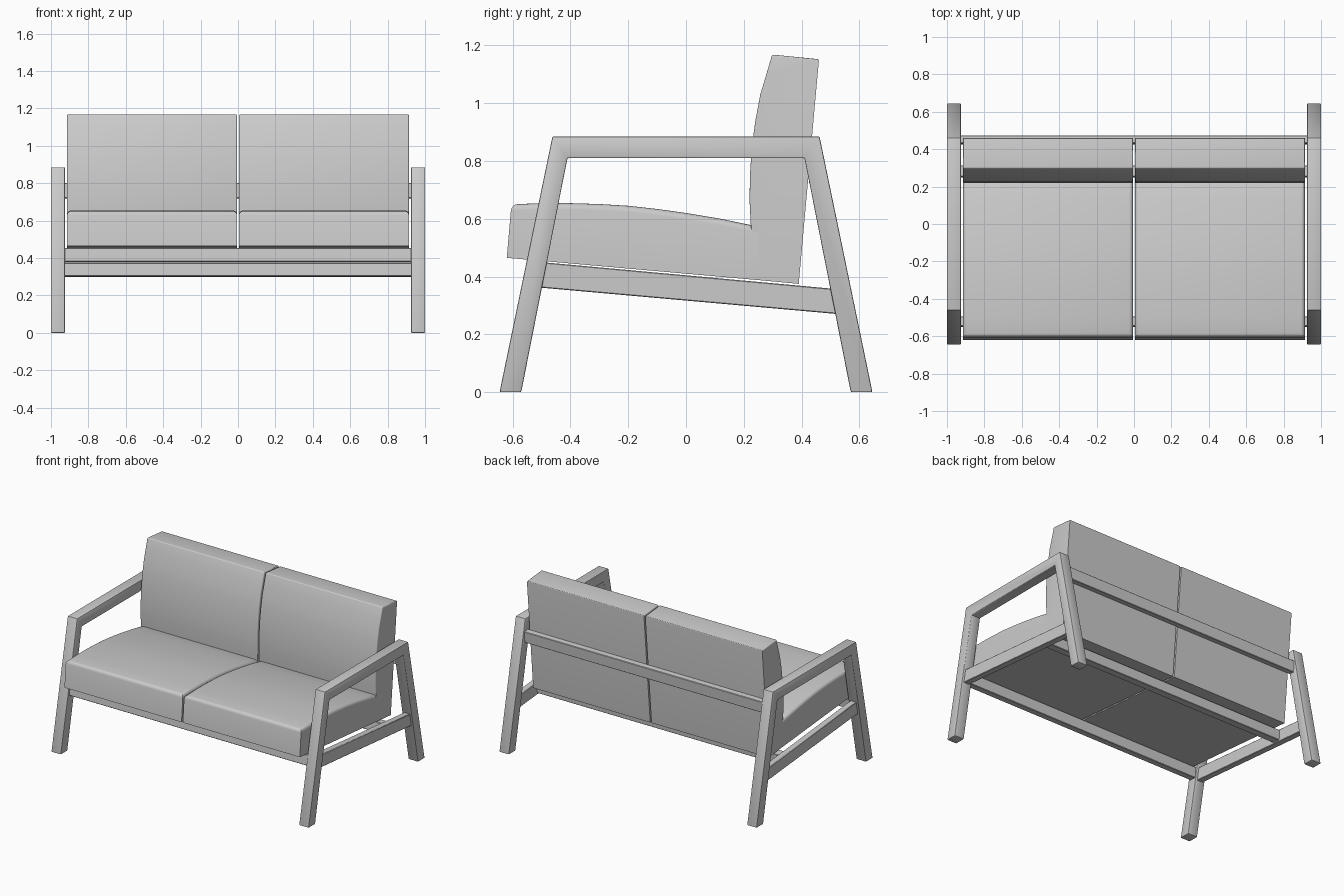
import bpy, bmesh, math
from mathutils import Vector

if "Cube" in bpy.data.objects:
    bpy.data.objects.remove(bpy.data.objects["Cube"])

grey = bpy.data.materials.new("light grey")
grey.use_nodes = True
grey.diffuse_color = (0.6, 0.6, 0.6, 1)
grey.node_tree.nodes["Principled BSDF"].inputs["Base Color"].default_value = (0.6, 0.6, 0.6, 1)


def extrude_profile(name, profile, x0, x1, bevel, segments, soft=None):
    """Extrude a (y, z) profile along x; soft(point) picks the corners whose edges are rounded."""
    bm = bmesh.new()
    face = bm.faces.new([bm.verts.new((x0, y, z)) for y, z in profile])
    grown = bmesh.ops.extrude_face_region(bm, geom=[face])["geom"]
    moved = [v for v in grown if isinstance(v, bmesh.types.BMVert)]
    bmesh.ops.translate(bm, verts=moved, vec=(x1 - x0, 0, 0))
    bmesh.ops.recalc_face_normals(bm, faces=bm.faces)
    edges = []
    for e in bm.edges:
        a, b = e.verts
        along_x = abs(a.co.x - b.co.x) > 0.001
        is_soft = soft is None or (soft(a.co) and soft(b.co))
        if is_soft and (not along_x or e.calc_face_angle() > math.radians(30)):
            edges.append(e)
    bmesh.ops.bevel(bm, geom=edges, offset=bevel, segments=segments,
                    profile=0.5, affect='EDGES', clamp_overlap=True)
    mesh = bpy.data.meshes.new(name)
    bm.to_mesh(mesh)
    bm.free()
    obj = bpy.data.objects.new(name, mesh)
    bpy.context.collection.objects.link(obj)
    mesh.materials.append(grey)
    bpy.ops.object.select_all(action='DESELECT')
    obj.select_set(True)
    bpy.context.view_layer.objects.active = obj
    bpy.ops.object.shade_smooth_by_angle(angle=math.radians(35))
    return obj


def bar(y, z, depth, height, tilt):
    """Rectangle profile centred on (y, z), turned by the tilt angle."""
    c, s = math.cos(tilt), math.sin(tilt)
    corners = [(-1, -1), (1, -1), (1, 1), (-1, 1)]
    return [(y + c * i * depth / 2 - s * j * height / 2,
             z + s * i * depth / 2 + c * j * height / 2) for i, j in corners]


SEAT_TILT = math.atan2(-0.09, 1.01)

# Side frames: two splayed legs joined by the armrest
right_half = [(0.41, 0.81), (0.57, 0), (0.645, 0), (0.462, 0.885)]
frame = right_half + [(-y, z) for y, z in reversed(right_half)]
side_rail = [(-0.55, 0.366), (0.53, 0.27), (0.52, 0.357), (-0.53, 0.453)]

# Cushion profiles
seat = [(-0.62, 0.465), (-0.604, 0.65), (-0.5, 0.654), (-0.4, 0.654), (-0.3, 0.651),
        (-0.2, 0.645), (-0.1, 0.634), (0, 0.62), (0.12, 0.6), (0.25, 0.573), (0.25, 0.388)]
back = [(0.39, 0.375), (0.46, 1.152), (0.298, 1.168), (0.278, 1.1), (0.257, 1.03),
        (0.24, 0.94), (0.228, 0.85), (0.221, 0.75), (0.22, 0.66), (0.225, 0.56), (0.24, 0.389)]


def seat_soft(p):
    return p.z > 0.5


def back_soft(p):
    return p.z > 0.5


for side, sign in (("left", 1), ("right", -1)):
    extrude_profile(side + "_side_frame", frame, sign * 0.925, sign * 1.0, 0.005, 2)
    extrude_profile(side + "_seat_rail", side_rail, sign * 0.94, sign * 0.985, 0.003, 1)
    extrude_profile(side + "_seat_cushion", seat, sign * 0.005, sign * 0.914, 0.022, 4, seat_soft)
    extrude_profile(side + "_back_cushion", back, sign * 0.005, sign * 0.914, 0.022, 4, back_soft)

# Cross rails between the side frames
cross_rails = {
    "front_cross_rail": bar(-0.523, 0.415, 0.05, 0.075, SEAT_TILT),
    "rear_cross_rail": bar(0.28, 0.337, 0.06, 0.07, SEAT_TILT),
    "back_rest_rail": bar(0.449, 0.76, 0.042, 0.08, SEAT_TILT),
}
for name, profile in cross_rails.items():
    extrude_profile(name, profile, -0.945, 0.945, 0.003, 1)
